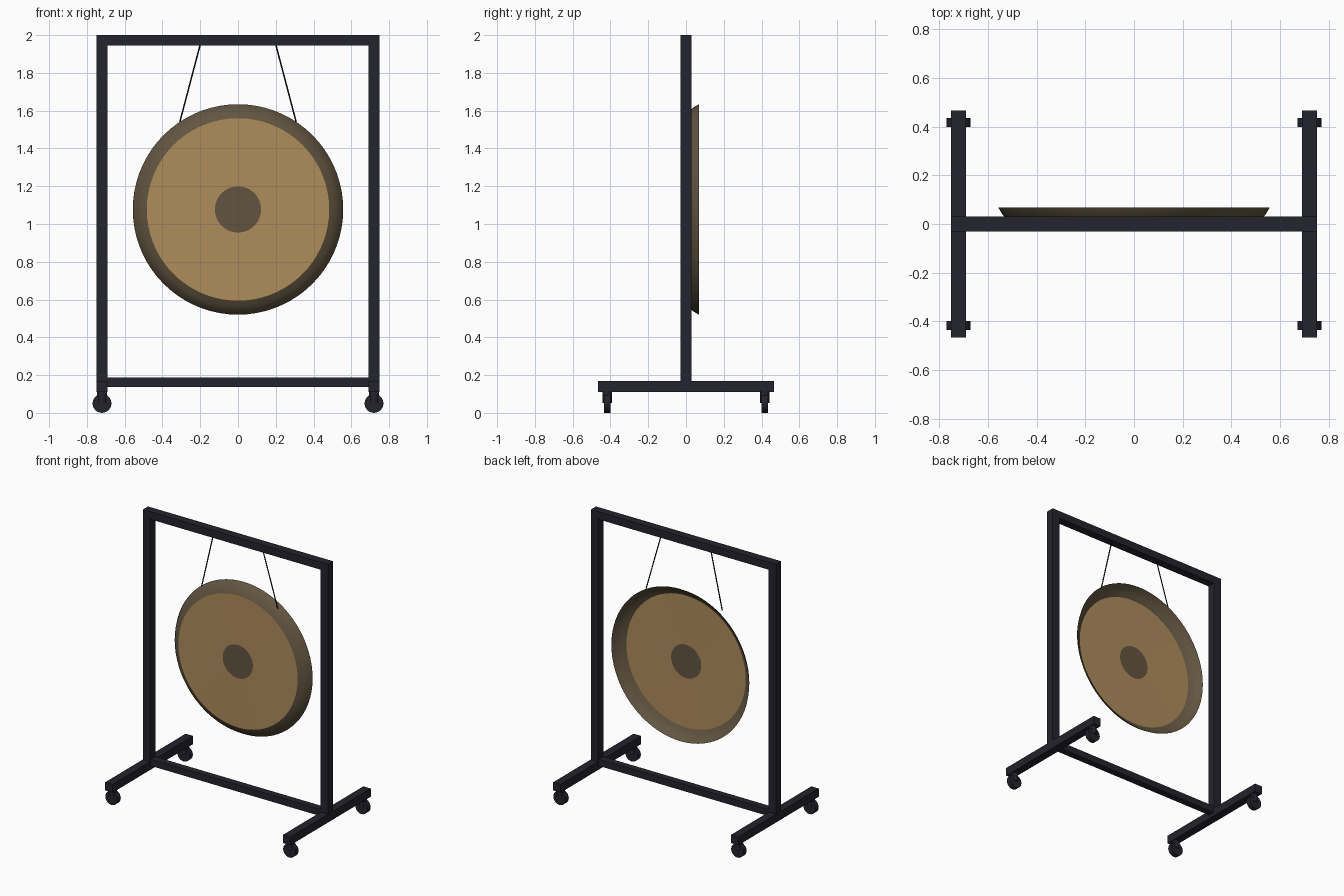
import bpy, bmesh, math
from mathutils import Vector, Matrix

if "Cube" in bpy.data.objects:
    bpy.data.objects.remove(bpy.data.objects["Cube"])


def material(name, rgb):
    m = bpy.data.materials.new(name)
    m.diffuse_color = (*rgb, 1)
    m.use_nodes = True
    m.node_tree.nodes["Principled BSDF"].inputs["Base Color"].default_value = m.diffuse_color
    return m


FRAME = material("dark_frame", (0.0176, 0.0168, 0.0273))
BRONZE = material("bronze", (0.42, 0.262, 0.105))
DARK_BRONZE = material("dark_bronze", (0.122, 0.090, 0.052))
CORD = material("black_cord", (0.006, 0.006, 0.007))


def finish(name, bm, mats):
    me = bpy.data.meshes.new(name)
    bm.normal_update()
    bm.to_mesh(me)
    bm.free()
    for m in mats:
        me.materials.append(m)
    ob = bpy.data.objects.new(name, me)
    bpy.context.collection.objects.link(ob)
    return ob


def box(name, lo, hi):
    lo, hi = Vector(lo), Vector(hi)
    bm = bmesh.new()
    bmesh.ops.create_cube(bm, size=1)
    bmesh.ops.scale(bm, vec=hi - lo, verts=bm.verts)
    bmesh.ops.translate(bm, vec=(lo + hi) / 2, verts=bm.verts)
    return finish(name, bm, [FRAME])


def rod(name, a, b, r, mat, sides):
    a, b = Vector(a), Vector(b)
    rot = (b - a).to_track_quat('Z', 'Y').to_matrix().to_4x4()
    bm = bmesh.new()
    bmesh.ops.create_cone(bm, cap_ends=True, segments=sides, radius1=r, radius2=r,
                          depth=(b - a).length,
                          matrix=Matrix.Translation((a + b) / 2) @ rot)
    for f in bm.faces:
        f.smooth = len(f.verts) == 4
    for e in bm.edges:
        e.smooth = all(len(f.verts) == 4 for f in e.link_faces)
    return finish(name, bm, [mat])


# Frame: top and bottom rails, posts, feet
box("top_rail", (-0.69, -0.03, 1.945), (0.69, 0.03, 2.0))
box("bottom_rail", (-0.69, -0.025, 0.138), (0.69, 0.025, 0.187))
for s, side in ((-1, "left"), (1, "right")):
    x = 0.72 * s
    box(side + "_post", (x - 0.03, -0.03, 0.165), (x + 0.03, 0.03, 2.0))
    box(side + "_foot", (x - 0.03, -0.465, 0.11), (x + 0.03, 0.465, 0.17))
    # Casters under each foot end
    for t, end in ((-1, "front"), (1, "back")):
        y = 0.417 * t
        rod(f"{side}_{end}_caster_stem", (x, y, 0.052), (x, y, 0.112), 0.026, FRAME, 20)
        rod(f"{side}_{end}_wheel", (x, y - 0.018, 0.05), (x, y + 0.018, 0.05), 0.05, FRAME, 24)
    # Hanging cord
    rod(side + "_cord", (0.2 * s, 0, 1.95), (0.308 * s, 0.02, 1.54), 0.004, CORD, 8)

# Gong: open-backed shell spun about y, with face, centre disc and flared rim
CZ, N = 1.077, 72
profile = [(0.122, -0.002), (0.483, 0.0), (0.512, 0.015), (0.538, 0.036), (0.557, 0.068)]
bm = bmesh.new()
rings = [[bm.verts.new((r * math.cos(2 * math.pi * i / N), y,
                        CZ + r * math.sin(2 * math.pi * i / N))) for i in range(N)]
         for r, y in profile]
bm.faces.new(rings[0]).material_index = 1
for k in range(len(rings) - 1):
    for i in range(N):
        j = (i + 1) % N
        f = bm.faces.new((rings[k][i], rings[k + 1][i], rings[k + 1][j], rings[k][j]))
        f.material_index = 0 if k == 0 else 1
        f.smooth = k > 0
# keep the crease between face and rim sharp
for e in bm.edges:
    if len({f.material_index for f in e.link_faces}) > 1:
        e.smooth = False
bmesh.ops.recalc_face_normals(bm, faces=bm.faces)
bm.normal_update()
bm.faces.ensure_lookup_table()
if bm.faces[0].normal.y > 0:
    bmesh.ops.reverse_faces(bm, faces=bm.faces)
finish("gong", bm, [BRONZE, DARK_BRONZE])
